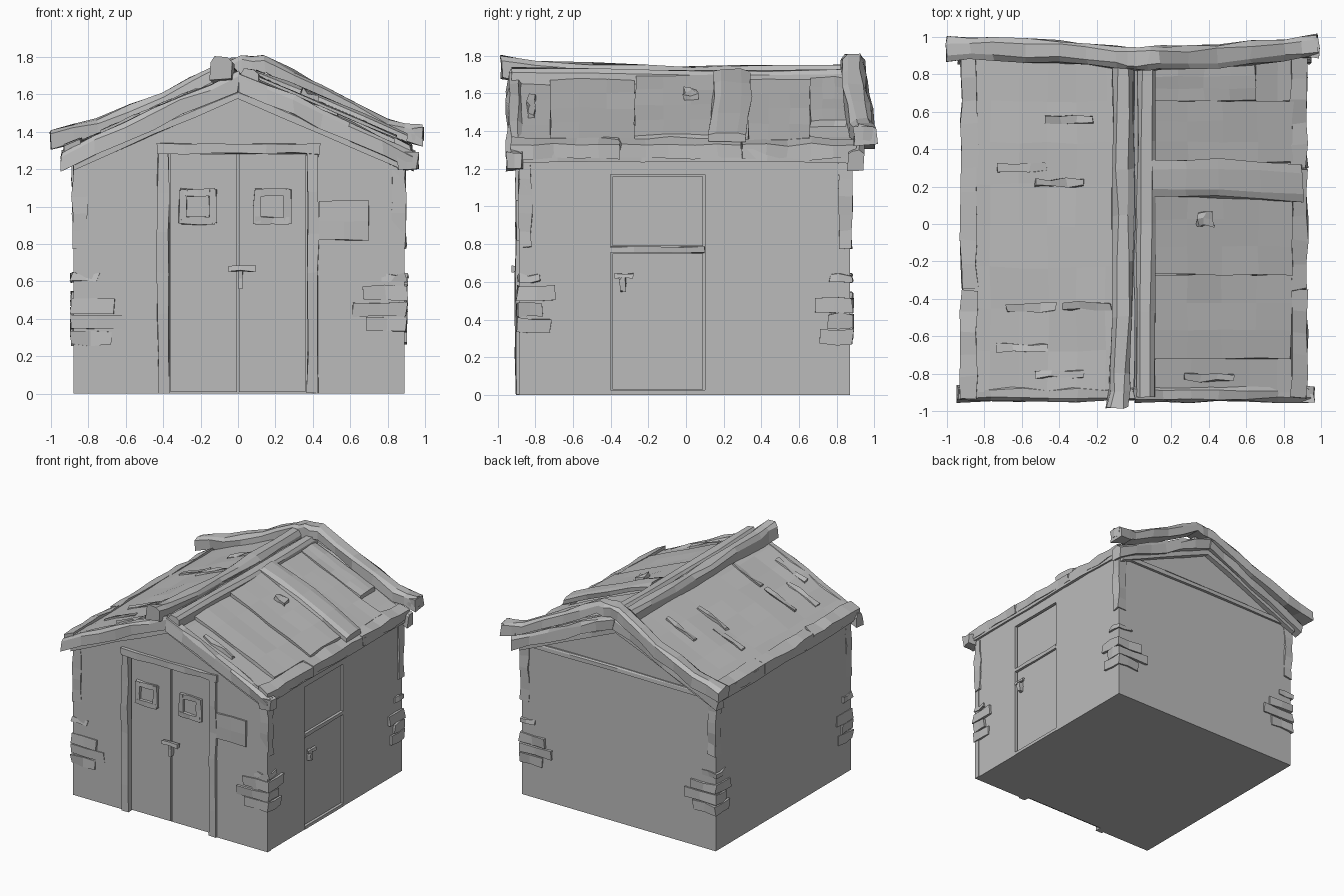
import bpy, bmesh, random
from mathutils import Vector

random.seed(4)
cube = bpy.data.objects.get("Cube")
if cube:
    bpy.data.objects.remove(cube, do_unlink=True)

grey = bpy.data.materials.new("Stone grey")
grey.use_nodes = True
grey.diffuse_color = (0.5, 0.5, 0.5, 1)
grey.node_tree.nodes["Principled BSDF"].inputs["Base Color"].default_value = (0.5, 0.5, 0.5, 1)


def finish(name, bm, jitter=0.0):
    """Roughen the mesh a little and place it in the scene with flat faces."""
    for v in bm.verts:
        v.co += Vector([random.uniform(-jitter, jitter) for _ in range(3)])
        v.co.z = max(v.co.z, 0)
    bmesh.ops.recalc_face_normals(bm, faces=bm.faces)
    mesh = bpy.data.meshes.new(name)
    bm.to_mesh(mesh)
    bm.free()
    mesh.materials.append(grey)
    obj = bpy.data.objects.new(name, mesh)
    bpy.context.collection.objects.link(obj)
    return obj


def block(name, xs, ys, zs, cuts=(0, 0, 0), jitter=0.0, slope=0.0):
    """Box from ranges, cut per axis; slope makes it fall away from the ridge."""
    bm = bmesh.new()
    bmesh.ops.create_cube(bm, size=1)
    for v in bm.verts:
        v.co = Vector([r[0] if c < 0 else r[1] for r, c in zip((xs, ys, zs), v.co)])
    for axis, r in enumerate((xs, ys, zs)):
        for i in range(cuts[axis]):
            normal, point = Vector(), Vector()
            normal[axis] = 1
            point[axis] = r[0] + (r[1] - r[0]) * (i + 1) / (cuts[axis] + 1)
            bmesh.ops.bisect_plane(bm, geom=bm.verts[:] + bm.edges[:] + bm.faces[:],
                                   plane_co=point, plane_no=normal)
    for v in bm.verts:
        v.co.z -= slope * abs(v.co.x)
    return finish(name, bm, jitter)


def prism(name, outline, axis, start, depth):
    """Extrude an outline (u, z) along x or y."""
    bm = bmesh.new()
    place = (lambda u, z: (u, start, z)) if axis == "y" else (lambda u, z: (start, u, z))
    face = bm.faces.new([bm.verts.new(place(u, z)) for u, z in outline])
    out = bmesh.ops.extrude_face_region(bm, geom=[face])["geom"]
    shift = Vector((0, depth, 0)) if axis == "y" else Vector((depth, 0, 0))
    bmesh.ops.translate(bm, vec=shift, verts=[g for g in out if isinstance(g, bmesh.types.BMVert)])
    return finish(name, bm)


def beam(name, path, width, height, along="x", jitter=0.008):
    """Hewn beam: a chamfered section carried along a path."""
    pts = [Vector(p) for p in path]
    full = []
    for a, b in zip(pts, pts[1:]):
        full += [a, a.lerp(b, 0.5)]
    full.append(pts[-1])
    bm = bmesh.new()
    rings = []
    for p in full:
        ring = []
        for u, h in ((-.5, -.5), (.5, -.5), (.5, .25), (.28, .5), (-.28, .5), (-.5, .25)):
            side = Vector((0, u * width, 0)) if along == "x" else Vector((u * width, 0, 0))
            ring.append(bm.verts.new(p + side + Vector((0, 0, h * height))))
        rings.append(ring)
    for a, b in zip(rings, rings[1:]):
        for i in range(6):
            bm.faces.new((a[i], a[i - 1], b[i - 1], b[i]))
    bm.faces.new(rings[0])
    bm.faces.new(rings[-1])
    return finish(name, bm, jitter)


# Walls: an inner core, with outer skins that leave the doorways recessed
prism("wall_core", [(-.88, 0), (.86, 0), (.86, 1.27), (0, 1.63), (-.88, 1.27)], "y", -.85, 1.72)
prism("front_wall", [(-.88, 0), (-.37, 0), (-.37, 1.29), (.37, 1.29), (.37, 0), (.89, 0),
                     (.89, 1.26), (0, 1.63), (-.88, 1.26)], "y", -.885, .04)
prism("side_wall", [(-.88, 0), (-.4, 0), (-.4, 1.17), (.1, 1.17), (.1, 0), (.87, 0),
                    (.87, 1.27), (-.88, 1.27)], "x", .855, .03)

# Double door with frame, windows and latch
for s, name in ((-1, "right"), (1, "left")):
    block(name + "_door_leaf", sorted((s * .005, s * .36)), (-.868, -.84), (.01, 1.28))
    block(name + "_door_post", sorted((s * .37, s * .43)), (-.905, -.86), (0, 1.29), (0, 0, 5), .006)
    x, z = s * .2 - .015, 1.0
    for dx in (-.08, .08):
        block(name + "_window_jamb", (x + dx - .02, x + dx + .02), (-.89, -.86), (z - .09, z + .09), (0, 0, 1), .005)
    for dz in (-.075, .075):
        block(name + "_window_rail", (x - .09, x + .09), (-.89, -.86), (z + dz - .02, z + dz + .02), (1, 0, 0), .005)
block("door_lintel", (-.43, .44), (-.91, -.86), (1.285, 1.335), (5, 0, 0), .006)
block("latch_bar", (-.05, .09), (-.92, -.89), (.655, .685), (1, 0, 0), .005)
block("latch_drop", (0, .025), (-.905, -.86), (.56, .67), (0, 0, 1), .004)
block("wall_plaque", (.43, .7), (-.902, -.87), (.82, 1.03), (1, 0, 1), .004)

# Side door
block("side_door_lower", (.85, .872), (-.39, .09), (.03, .75))
block("side_door_upper", (.85, .872), (-.39, .09), (.79, 1.16))
block("side_door_rail", (.85, .888), (-.4, .1), (.755, .785), (0, 3, 0), .003)
block("side_door_sill", (.85, .888), (-.4, .1), (0, .025))
block("side_handle", (.89, .91), (-.38, -.28), (.62, .645), (0, 1, 0), .005)
block("side_handle_drop", (.87, .905), (-.35, -.32), (.55, .64), (0, 0, 1), .005)

# Corner stones and worn corner edges
for cx, cy, base in ((-.88, -.88, .26), (.89, -.88, .33), (.89, .87, .27), (-.88, .87, .3)):
    sx, sy = (1 if cx > 0 else -1), (1 if cy > 0 else -1)
    for i, (lx, ly) in enumerate(((.2, .16), (.28, .12), (.22, .18))):
        z = base + i * .085
        block("corner_stone", sorted((cx + sx * .012, cx - sx * lx)), sorted((cy + sy * .015, cy - sy * ly)),
              (z, z + .075), (1, 1, 0), .008)
    block("corner_post", sorted((cx + sx * .006, cx - sx * .07)), sorted((cy + sy * .008, cy - sy * .06)),
          (.78, 1.24), (0, 0, 4), .008)
    block("corner_chip", sorted((cx + sx * .01, cx - sx * .13)), sorted((cy + sy * .01, cy - sy * .11)),
          (.6, .64), (1, 1, 0), .012)

# Roof slopes
SLOPE = .43
block("roof_left", (-.92, 0), (-.9, .88), (1.63, 1.71), (5, 7, 0), .008, SLOPE)
block("roof_right", (0, .92), (-.9, .88), (1.63, 1.70), (5, 7, 0), .006, SLOPE)
for y0, y1, x1, lift in ((-.72, -.27, .84, .015), (-.27, .17, .85, .035), (.33, .66, .85, .015), (.66, .85, .65, .025)):
    block("roof_panel", (.1, x1), (y0, y1), (1.69, 1.71 + lift), (3, 2, 0), .006, SLOPE)
beam("loose_roof_board", [(.1, .24, 1.71), (.45, .245, 1.575), (.9, .22, 1.37)], .2, .04, "x", .008)
block("roof_peg", (.34, .42), (-.01, .06), (1.72, 1.775), (1, 1, 0), .012, SLOPE)
for x, y in ((-.6, .3), (-.4, .22), (-.35, .56), (-.55, -.45), (-.25, -.44), (-.6, -.66), (-.4, -.8), (.4, -.82)):
    block("roof_splinter", (x - .13, x + .13), (y - .02, y + .02), (1.69, 1.722), (2, 0, 0), .01, SLOPE)

# Eave boards and ridge timbers
for s in (-1, 1):
    for y0, y1 in ((-.93, -.35), (-.35, .3), (.3, .9)):
        block("eave_board", sorted((s * .84, s * .925)), (y0, y1), (1.65, 1.725), (0, 4, 0), .009, SLOPE)
beam("ridge_log", [(-.09, -.98, 1.74), (-.07, -.8, 1.71), (-.06, -.2, 1.685), (-.06, .3, 1.685), (-.055, .88, 1.69)],
     .11, .12, "y", .01)
beam("ridge_plank", [(.06, -.93, 1.69), (.065, 0, 1.675), (.07, .88, 1.68)], .1, .09, "y", .006)

# Gable boards, front and back
for y, side in ((-.91, "front"), (.9, "back")):
    for s in (-1, 1):
        beam(side + "_gable_board", [(0, y, 1.67), (s * .3, y, 1.54), (s * .6, y, 1.4), (s * .94, y, 1.245)],
             .08, .1, "x", .01)
        beam(side + "_gable_trim", [(0, y * .985, 1.6), (s * .45, y * .985, 1.41), (s * .88, y * .985, 1.22)],
             .05, .05, "x", .003)
beam("back_gable_tie", [(-.86, .875, 1.26), (0, .875, 1.265), (.86, .875, 1.26)], .03, .04, "x", .003)

# Heavy crooked beam over the back gable
beam("back_ridge_beam_right", [(-1, .935, 1.355), (-.75, .935, 1.42), (-.4, .92, 1.56), (-.1, .89, 1.72),
                               (.02, .885, 1.755), (.14, .89, 1.76), (.45, .9, 1.6), (.8, .93, 1.42),
                               (.98, .955, 1.38)], .12, .1, "x", .01)
block("beam_end", (.86, .99), (.89, .99), (1.35, 1.42), (1, 1, 0), .008)
block("front_left_beam_end", (.85, .96), (-.95, -.87), (1.2, 1.29), (1, 1, 0), .008)
